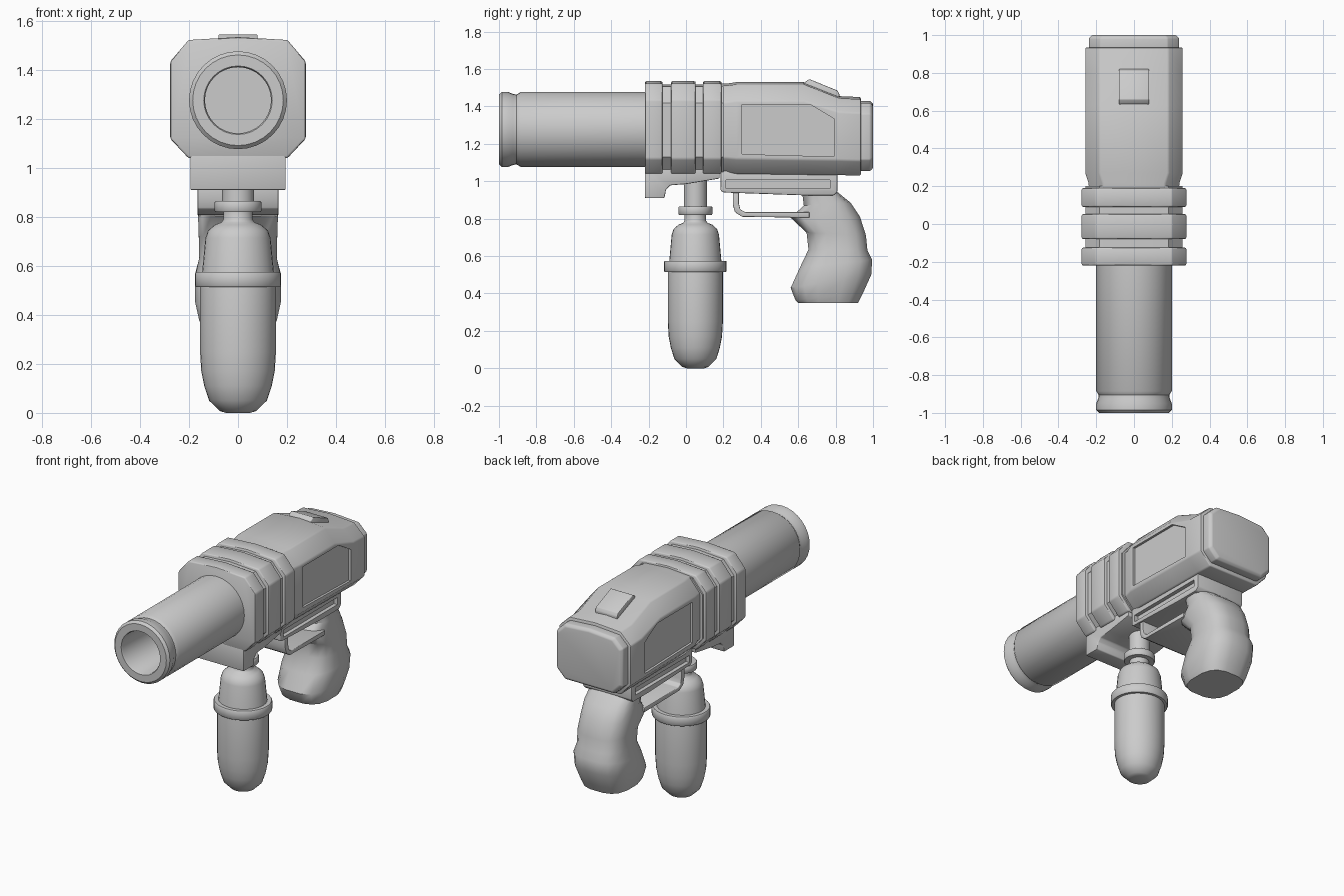
import bpy, bmesh
from math import sin, cos, pi, radians, copysign

cube = bpy.data.objects.get("Cube")
if cube:
    bpy.data.objects.remove(cube, do_unlink=True)

grey = bpy.data.materials.new("plain grey")
grey.use_nodes = True
grey.diffuse_color = (0.6, 0.6, 0.6, 1)
grey.node_tree.nodes["Principled BSDF"].inputs["Base Color"].default_value = (0.6, 0.6, 0.6, 1)


def activate(obj):
    bpy.ops.object.select_all(action='DESELECT')
    obj.select_set(True)
    bpy.context.view_layer.objects.active = obj


def finish(obj, angle=40):
    activate(obj)
    bpy.ops.object.shade_smooth_by_angle(angle=radians(angle))


def loft(name, rings, bevel=0.0, angle=40):
    """Skin a list of equal-length closed rings and cap both ends."""
    bm = bmesh.new()
    rows = [[bm.verts.new(p) for p in ring] for ring in rings]
    n = len(rows[0])
    for a, b in zip(rows, rows[1:]):
        for i in range(n):
            j = (i + 1) % n
            bm.faces.new((a[i], a[j], b[j], b[i]))
    bm.faces.new(rows[0])
    bm.faces.new(rows[-1])
    bmesh.ops.recalc_face_normals(bm, faces=bm.faces)
    if bevel:
        edges = [e for e in bm.edges if e.calc_face_angle(0) > radians(25)]
        bmesh.ops.bevel(bm, geom=edges, offset=bevel, segments=2, profile=0.5,
                        affect='EDGES', clamp_overlap=True)
    mesh = bpy.data.meshes.new(name)
    bm.to_mesh(mesh)
    bm.free()
    mesh.materials.append(grey)
    obj = bpy.data.objects.new(name, mesh)
    bpy.context.collection.objects.link(obj)
    finish(obj, angle)
    return obj


def prism(name, outline, x0, x1, bevel=0.0):
    """Extrude a side outline of (y, z) points across x."""
    return loft(name, [[(x, y, z) for y, z in outline] for x in (x0, x1)], bevel)


def carve(obj, outline, depth_x, out_x):
    """Sink the same outline into both sides of a part."""
    for side in (1, -1):
        cutter = prism("cutter", outline, side * depth_x, side * out_x)
        cutter.hide_render = True
        mod = obj.modifiers.new("recess", 'BOOLEAN')
        mod.operation, mod.solver, mod.object = 'DIFFERENCE', 'EXACT', cutter
        activate(obj)
        bpy.ops.object.modifier_apply(modifier=mod.name)
        bpy.data.objects.remove(cutter, do_unlink=True)
    finish(obj)


def housing_ring(y, half, top, bottom, slope=0.075, rise=0.1, drop=0.08):
    """Chamfered cross-section with a slightly crowned top."""
    right = [(half - slope, bottom), (half, bottom + drop),
             (half, top - rise), (half - slope, top - 0.012)]
    pts = right + [(0, top)] + [(-x, z) for x, z in reversed(right)]
    return [(x, y, z) for x, z in pts]


def circle(r, steps=32):
    return [(r * cos(2 * pi * i / steps), r * sin(2 * pi * i / steps)) for i in range(steps)]


# Barrel with flared muzzle and open bore
AXIS = 1.277
barrel = [(-0.15, 0.2), (-0.885, 0.2), (-0.905, 0.187), (-0.925, 0.19), (-0.95, 0.2),
          (-0.985, 0.2), (-1.0, 0.185), (-1.0, 0.14), (-0.99, 0.135), (-0.45, 0.135)]
loft("barrel", [[(x, y, AXIS + z) for x, z in circle(r)] for y, r in barrel])

# Housing core and three raised bands
loft("housing_core", [housing_ring(y, 0.258, 1.518, 1.05) for y in (-0.2, 0.2)])
for name, y0, y1 in (("front_band", -0.22, -0.125), ("middle_band", -0.08, 0.052),
                     ("rear_band", 0.09, 0.19)):
    loft(name, [housing_ring(y, 0.277, 1.535, 1.04) for y in (y0, y1)], 0.009)

# Rear body, narrowing behind the bands and sloping down at the back
body = loft("rear_body", [
    housing_ring(0.17, 0.238, 1.522, 1.045),
    housing_ring(0.215, 0.24, 1.522, 1.045),
    housing_ring(0.27, 0.258, 1.53, 1.04),
    housing_ring(0.63, 0.258, 1.53, 1.035),
    housing_ring(0.82, 0.258, 1.455, 1.033, rise=0.085),
    housing_ring(0.935, 0.258, 1.45, 1.03, rise=0.085)], 0.008)
carve(body, [(0.3, 1.145), (0.79, 1.132), (0.79, 1.335), (0.665, 1.41), (0.3, 1.41)], 0.243, 0.3)

# End cap
loft("end_cap", [
    housing_ring(0.9, 0.238, 1.43, 1.055, 0.06, 0.07, 0.06),
    housing_ring(0.985, 0.238, 1.43, 1.055, 0.06, 0.07, 0.06),
    housing_ring(1.0, 0.222, 1.415, 1.07, 0.055, 0.065, 0.055)], 0.006)

# Raised button on the sloping top
prism("top_button", [(0.63, 1.5), (0.635, 1.53), (0.66, 1.546), (0.81, 1.485),
                     (0.82, 1.465), (0.82, 1.43)], -0.08, 0.08, 0.004)

# Bracket under the bands
prism("front_bracket", [(-0.22, 1.08), (-0.22, 0.91), (-0.115, 0.91), (-0.107, 0.955),
                        (-0.085, 0.978), (0.0, 0.985), (0.18, 1.015), (0.18, 1.08)],
      -0.195, 0.195, 0.006)

# Rail under the rear body, with long side slots
rail = prism("under_rail", [(0.185, 1.06), (0.185, 0.95), (0.2, 0.94), (0.62, 0.925),
                            (0.79, 0.925), (0.81, 0.945), (0.81, 1.06)], -0.175, 0.175, 0.006)
carve(rail, [(0.215, 0.962), (0.77, 0.962), (0.77, 1.008), (0.215, 1.008)], 0.15, 0.25)

# Trigger guard strip
prism("trigger_guard", [(0.25, 0.95), (0.25, 0.875), (0.262, 0.835), (0.3, 0.81),
                        (0.66, 0.805), (0.66, 0.835), (0.315, 0.835), (0.29, 0.85),
                        (0.283, 0.88), (0.283, 0.95)], -0.165, 0.165, 0.004)


# Grip: sections given by front point, back point and half width
def grip_ring(fy, fz, by, bz, half, steps=16):
    ring = []
    for i in range(steps):
        a = 2 * pi * (i + 0.5) / steps
        c, s = (copysign(abs(v) ** 0.7, v) / 0.985 for v in (cos(a), sin(a)))
        t = (c + 1) / 2
        ring.append((half * s, fy + (by - fy) * t, fz + (bz - fz) * t))
    return ring


grip = [(0.62, 0.95, 0.80, 0.95, 0.16), (0.63, 0.87, 0.88, 0.885, 0.16),
        (0.56, 0.805, 0.93, 0.81, 0.163), (0.645, 0.725, 0.962, 0.71, 0.16),
        (0.655, 0.635, 0.97, 0.63, 0.158), (0.61, 0.54, 0.995, 0.58, 0.175),
        (0.56, 0.43, 0.99, 0.5, 0.175), (0.585, 0.365, 0.945, 0.4, 0.158),
        (0.6, 0.35, 0.92, 0.35, 0.145)]
loft("grip", [grip_ring(*g) for g in grip], angle=35)


# Tank hanging below, with collar and neck
def turned(name, profile):
    loft(name, [[(x, 0.05 + 0.95 * y, z) for x, y in circle(r)] for r, z in profile])


turned("tank", [(0.05, 0), (0.075, 0.008), (0.118, 0.05), (0.138, 0.11), (0.15, 0.17),
                (0.155, 0.25), (0.155, 0.53), (0.147, 0.57), (0.133, 0.715),
                (0.122, 0.745), (0.095, 0.768), (0.068, 0.778), (0.06, 0.79), (0.06, 0.83)])
turned("tank_collar", [(0.15, 0.515), (0.172, 0.515), (0.176, 0.52),
                       (0.176, 0.57), (0.172, 0.575), (0.14, 0.575)])
turned("neck_ring", [(0.055, 0.82), (0.092, 0.82), (0.096, 0.825),
                     (0.096, 0.86), (0.092, 0.865), (0.055, 0.865)])
turned("tank_neck", [(0.065, 0.84), (0.065, 1.06)])
